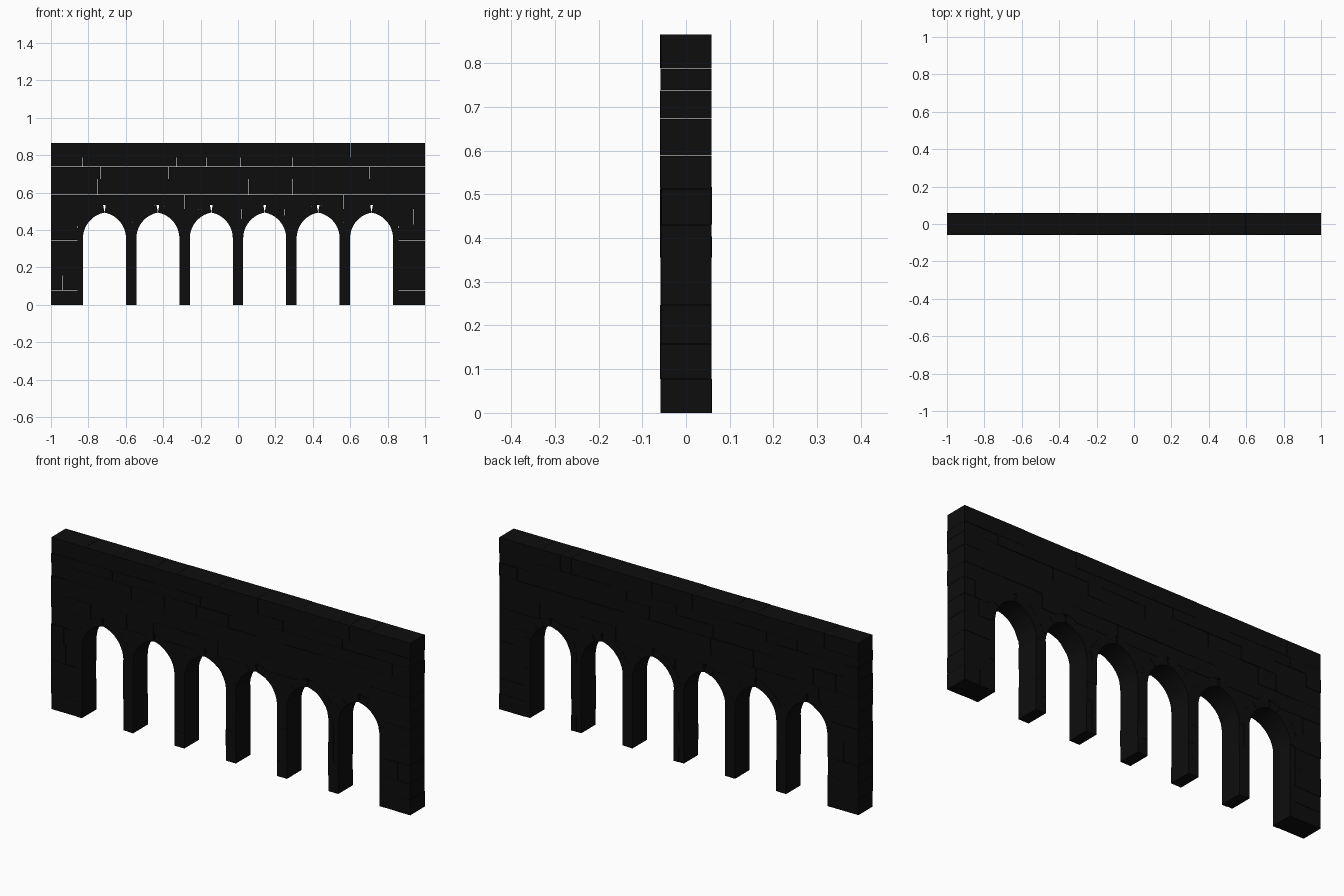
import bpy, bmesh, math, random

if "Cube" in bpy.data.objects:
    bpy.data.objects.remove(bpy.data.objects["Cube"])

random.seed(4)
STEP, HALF = 0.2856, 0.115            # arch spacing, half opening
SPRING, RISE, RING = 0.355, 0.138, 0.04
C = (RISE**2 - HALF**2) / (2 * HALF)  # pointed arch: centre offset and radius
R = HALF + C
EDGE = STEP / 2
DEPTH = 0.058
CENTRES = [(i - 2.5) * STEP for i in range(6)]

stone = bpy.data.materials.new("dark_stone")
stone.diffuse_color = (0.004, 0.004, 0.004, 1)
stone.use_nodes = True
stone.node_tree.nodes["Principled BSDF"].inputs["Base Color"].default_value = stone.diffuse_color


def prism(bm, pts, y0, y1):
    """Extrude an x-z outline between two y values."""
    front = [bm.verts.new((x, y0, z)) for x, z in pts]
    back = [bm.verts.new((x, y1, z)) for x, z in pts]
    bm.faces.new(front)
    bm.faces.new(back[::-1])
    n = len(pts)
    for i in range(n):
        j = (i + 1) % n
        bm.faces.new((front[j], front[i], back[i], back[j]))


def finish(bm, name):
    bmesh.ops.recalc_face_normals(bm, faces=bm.faces)
    me = bpy.data.meshes.new(name)
    bm.to_mesh(me)
    bm.free()
    ob = bpy.data.objects.new(name, me)
    bpy.context.collection.objects.link(ob)
    me.materials.append(stone)
    return ob


def face_depth():
    return DEPTH + random.uniform(-0.002, 0.001)


def block(bm, x0, x1, z0, z1):
    prism(bm, [(x0, z0), (x1, z0), (x1, z1), (x0, z1)], -face_depth(), face_depth())


# Wall courses with their visible vertical joints
levels = [0, .078, .157, .247, .345, .43, .513, .588, .673, .738, .787, .865]
joints = [[.915], [-.94], [.93], [-.92], [-.93, .92], [-.9, .94],
          [-.92, -.78, -.58, -.285, .775], [-.75, -.65],
          [-.92, -.37, .165, .23, .305, .9], [-.49, -.17, .2, .29, .62],
          [-.43, -.305, -.075, .6, .66, .77]]
G = 0.0004
bm = bmesh.new()
for k, row in enumerate(joints):
    xs = [-1] + row + [1]
    for a, b in zip(xs, xs[1:]):
        n = max(1, math.ceil((b - a) / 0.24))
        for i in range(n):
            x0, x1 = a + (b - a) * i / n, a + (b - a) * (i + 1) / n
            block(bm, x0 if x0 == -1 else x0 + G, x1 if x1 == 1 else x1 - G,
                  levels[k] + (G if k else 0), levels[k + 1] - (G if k < 10 else 0))
wall = finish(bm, "wall_courses")

# Cutter following the outside of all the arch rings
RO = R + RING
t0, t1 = math.acos((EDGE + C) / RO), math.acos(C / RO)
half = [(RO * math.cos(t) - C, SPRING + RO * math.sin(t))
        for t in (t0 + (t1 - t0) * i / 10 for i in range(11))]
outline = [(CENTRES[0] - EDGE, -0.1)]
for cx in CENTRES:
    outline += [(cx - x, z) for x, z in half]
    outline += [(cx + x, z) for x, z in half[-2:0:-1]]
outline += [(CENTRES[-1] + EDGE, half[0][1]), (CENTRES[-1] + EDGE, -0.1)]
bm = bmesh.new()
prism(bm, outline, -0.2, 0.2)
cutter = finish(bm, "arch_cutter")
cutter.hide_render = True
mod = wall.modifiers.new("arches", 'BOOLEAN')
mod.operation = 'DIFFERENCE'
mod.solver = 'EXACT'
mod.object = cutter
bpy.context.view_layer.objects.active = wall
wall.select_set(True)
bpy.ops.object.modifier_apply(modifier=mod.name)
bpy.data.objects.remove(cutter)


# Arch rings: wedge stones over each opening
def ring_outer(t):
    return min(RO, (EDGE + C) / max(math.cos(t), 1e-6))


bm = bmesh.new()
top = math.acos(C / R)
N, SUB = 5, 3
for cx in CENTRES:
    for side in (-1, 1):
        for s in range(N):
            ts = [top * (s + i / SUB) / N for i in range(SUB + 1)]
            rads = [(R, t) for t in ts] + [(ring_outer(t), t) for t in ts[::-1]]
            prism(bm, [(cx + side * (r * math.cos(t) - C), SPRING + r * math.sin(t))
                       for r, t in rads], -face_depth(), face_depth())
finish(bm, "arch_rings")

# Jamb stones stacked on both sides of each opening
bm = bmesh.new()
heights = levels[:4] + [SPRING]
for cx in CENTRES:
    for side in (-1, 1):
        a, b = sorted((cx + side * HALF, cx + side * EDGE))
        for z0, z1 in zip(heights, heights[1:]):
            block(bm, a, b, z0, z1)
finish(bm, "pier_jambs")
